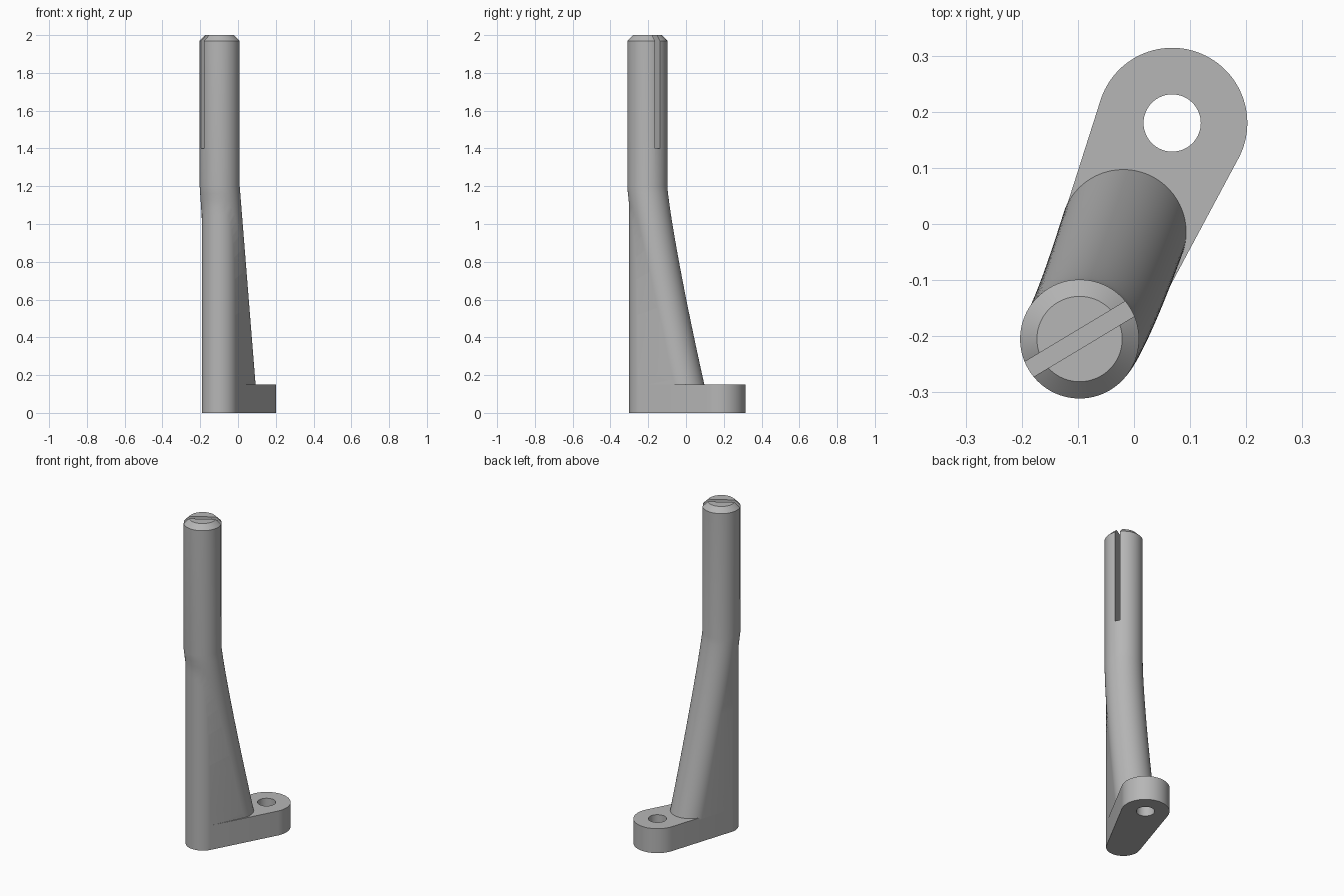
import bpy, bmesh, math
from mathutils import Vector

default = bpy.data.objects.get("Cube")
if default:
    bpy.data.objects.remove(default, do_unlink=True)

SIDES = 96
POST = Vector((-0.097, -0.205))   # post axis
EYE = Vector((0.068, 0.18))       # mounting hole axis
TOE = (Vector((-0.095, -0.205)), 0.096)  # narrow rounded end

grey = bpy.data.materials.new("plain grey")
grey.use_nodes = True
grey.diffuse_color = (0.47, 0.47, 0.47, 1)
grey.node_tree.nodes["Principled BSDF"].inputs["Base Color"].default_value = grey.diffuse_color


def hull_ring(circles, z):
    """Outline wrapped around a set of (centre, radius) circles at height z."""
    ring = []
    for i in range(SIDES):
        a = 2 * math.pi * i / SIDES
        u = Vector((math.cos(a), math.sin(a)))
        c, r = max(circles, key=lambda k: u.dot(k[0]) + k[1])
        ring.append((*(c + r * u), z))
    return ring


def loft(name, rings):
    bm = bmesh.new()
    loops = [[bm.verts.new(p) for p in ring] for ring in rings]
    for low, high in zip(loops, loops[1:]):
        for i in range(SIDES):
            j = (i + 1) % SIDES
            bm.faces.new((low[i], low[j], high[j], high[i]))
    bm.faces.new(loops[0][::-1])
    bm.faces.new(loops[-1])
    mesh = bpy.data.meshes.new(name)
    bm.to_mesh(mesh)
    bm.free()
    obj = bpy.data.objects.new(name, mesh)
    bpy.context.collection.objects.link(obj)
    mesh.materials.append(grey)
    return obj


def activate(obj):
    bpy.ops.object.select_all(action='DESELECT')
    obj.select_set(True)
    bpy.context.view_layer.objects.active = obj


def cut(obj, cutter):
    mod = obj.modifiers.new("cut", 'BOOLEAN')
    mod.operation = 'DIFFERENCE'
    mod.solver = 'EXACT'
    mod.object = cutter
    activate(obj)
    bpy.ops.object.modifier_apply(modifier=mod.name)
    bpy.data.objects.remove(cutter, do_unlink=True)
    bpy.ops.object.shade_smooth_by_angle(angle=math.radians(25))


# Foot plate: tapered slot outline with a through hole
foot_outline = [(EYE, 0.134), TOE]
foot = loft("foot_plate", [hull_ring(foot_outline, z) for z in (0, 0.15)])
cut(foot, loft("hole_cutter", [hull_ring([(EYE, 0.051)], z) for z in (-0.1, 0.3)]))

# Stem: curved support sweeping up into a round, chamfered post
rings = []
steps = 28
for i in range(steps + 1):
    z = 0.14 + (1.2 - 0.14) * i / steps
    t = max(0.0, (1.2 - z) / 1.05)
    centre = POST + Vector((0.078 * t, 0.19 * t ** 1.2))
    rings.append(hull_ring([(centre, 0.106 + 0.006 * t), TOE], z))
rings.append(hull_ring([(POST, 0.106)], 1.97))
rings.append(hull_ring([(POST, 0.076)], 2.0))
stem = loft("stem_and_post", rings)

# Slot through the post top
bpy.ops.mesh.primitive_cube_add(size=1, location=(*POST, 1.75), rotation=(0, 0, math.radians(31)))
slot = bpy.context.object
slot.name = "slot_cutter"
slot.scale = (0.5, 0.031, 0.7)
slot.data.materials.append(grey)
cut(stem, slot)
